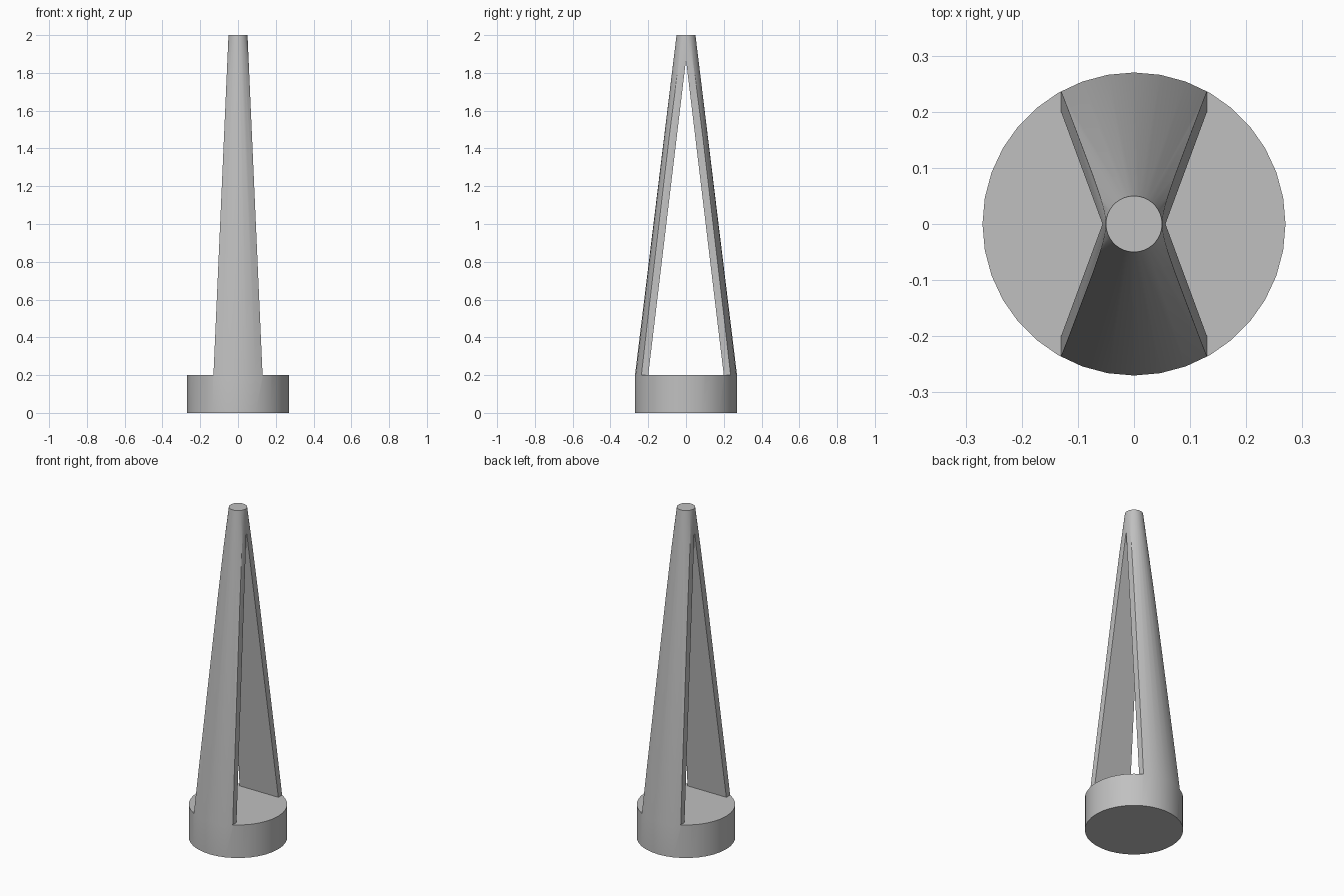
import bpy
import bmesh
from mathutils import Vector

cube = bpy.data.objects.get("Cube")
if cube:
    bpy.data.objects.remove(cube, do_unlink=True)

BASE_R, TIP_R = 0.27, 0.05
BASE_H, TOP = 0.2, 2.0

grey = bpy.data.materials.new("light grey")
grey.use_nodes = True
colour = (0.53, 0.53, 0.53, 1.0)
grey.diffuse_color = colour
grey.node_tree.nodes["Principled BSDF"].inputs["Base Color"].default_value = colour


def make_object(name, bm):
    bmesh.ops.recalc_face_normals(bm, faces=bm.faces[:])
    mesh = bpy.data.meshes.new(name)
    bm.to_mesh(mesh)
    bm.free()
    mesh.materials.append(grey)
    obj = bpy.data.objects.new(name, mesh)
    bpy.context.collection.objects.link(obj)
    return obj


def prism(name, outline, along):
    """Prism through the model: outline of (side, z) points, extruded along x or y."""
    bm = bmesh.new()
    start, push = (-0.5, Vector((1, 0, 0))) if along == "x" else (-0.5, Vector((0, 1, 0)))
    verts = [bm.verts.new((start, s, z) if along == "x" else (s, start, z)) for s, z in outline]
    face = bm.faces.new(verts)
    ext = bmesh.ops.extrude_face_region(bm, geom=[face], use_keep_orig=True)
    moved = [g for g in ext["geom"] if isinstance(g, bmesh.types.BMVert)]
    bmesh.ops.translate(bm, verts=moved, vec=push)
    obj = make_object(name, bm)
    obj.hide_render = True
    return obj


# Round base drawn up into a tall tapered spire
bm = bmesh.new()
bmesh.ops.create_cone(bm, cap_ends=True, segments=36,
                      radius1=BASE_R, radius2=BASE_R, depth=BASE_H)
bmesh.ops.translate(bm, verts=bm.verts[:], vec=(0, 0, BASE_H / 2))
cap = max(bm.faces, key=lambda f: f.calc_center_median().z)
tip = bmesh.ops.extrude_discrete_faces(bm, faces=[cap])["faces"][0]
for v in tip.verts:
    v.co = (v.co.x * TIP_R / BASE_R, v.co.y * TIP_R / BASE_R, TOP)
spire = make_object("two_legged_spire", bm)

# Sloping cuts on both sides, and the tall triangular opening between the legs
cutters = []
for side in (1, -1):
    outline = [(0.13, BASE_H), (0.0415, 2.2), (0.5, 2.2), (0.5, BASE_H)]
    cutters.append(prism("side_cutter", [(side * x, z) for x, z in outline], "y"))
cutters.append(prism("opening_cutter", [(-0.2, BASE_H), (0.2, BASE_H), (0, 1.87)], "x"))

bpy.ops.object.select_all(action="DESELECT")
bpy.context.view_layer.objects.active = spire
spire.select_set(True)
for cutter in cutters:
    mod = spire.modifiers.new("cut", "BOOLEAN")
    mod.operation = "DIFFERENCE"
    mod.solver = "EXACT"
    mod.object = cutter
    bpy.ops.object.modifier_apply(modifier=mod.name)
    bpy.data.objects.remove(cutter, do_unlink=True)

# Smooth round walls with crisp cut edges
bpy.ops.object.shade_smooth_by_angle(angle=0.5)
